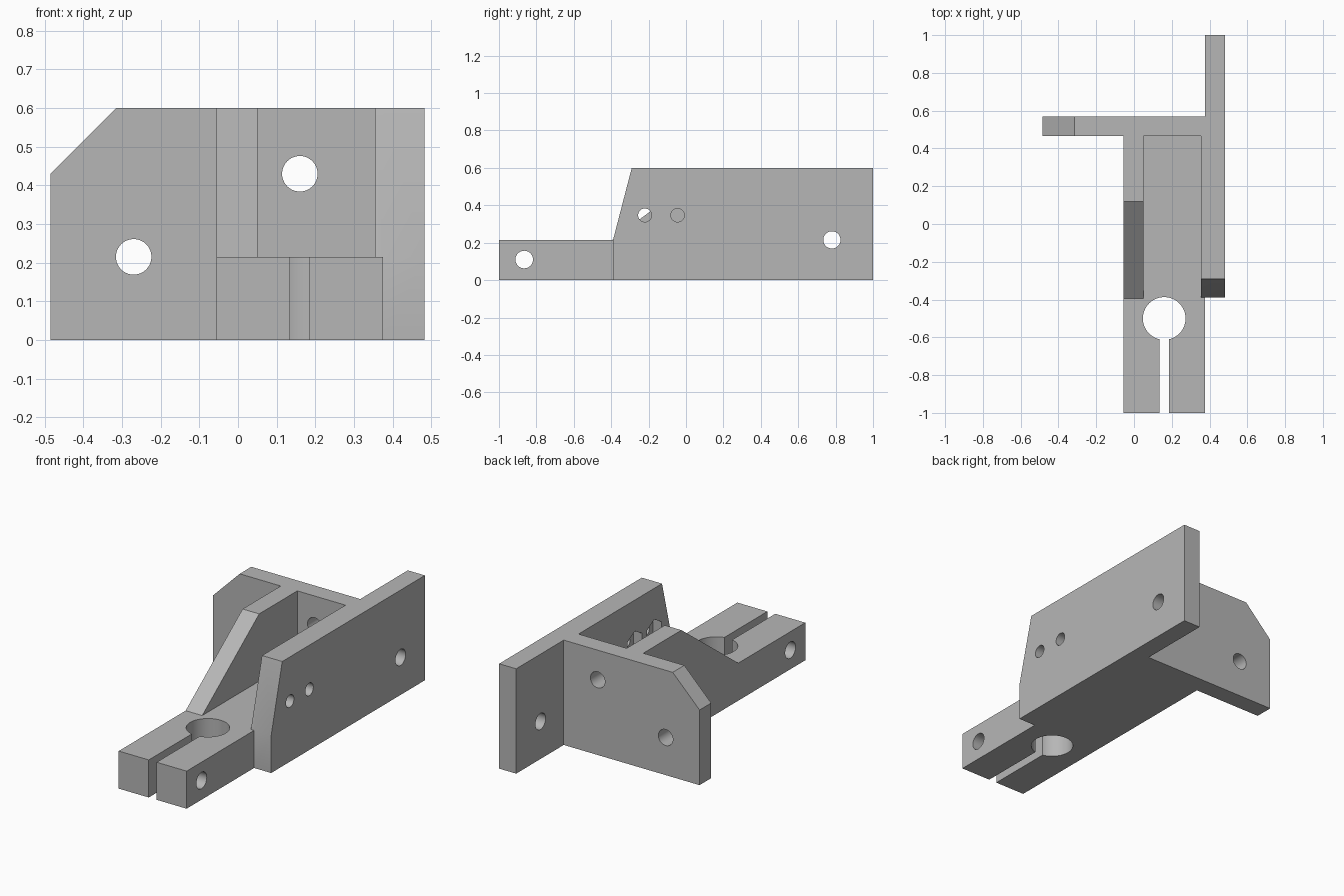
import bpy, bmesh, math
from mathutils import Vector

cube = bpy.data.objects.get("Cube")
if cube:
    bpy.data.objects.remove(cube)

grey = bpy.data.materials.new("plain grey")
grey.use_nodes = True
GREY = (0.47, 0.47, 0.47, 1)
grey.diffuse_color = GREY
grey.node_tree.nodes["Principled BSDF"].inputs["Base Color"].default_value = GREY


def place(axis, u, v, d):
    """Map profile coordinates u, v and depth d into space."""
    return {"x": (d, u, v), "y": (u, d, v), "z": (u, v, d)}[axis]


def prism(name, axis, profile, start, end):
    """Extrude a flat profile along one axis."""
    bm = bmesh.new()
    face = bm.faces.new([bm.verts.new(place(axis, u, v, start)) for u, v in profile])
    ext = bmesh.ops.extrude_face_region(bm, geom=[face], use_keep_orig=True)
    verts = [g for g in ext["geom"] if isinstance(g, bmesh.types.BMVert)]
    bmesh.ops.translate(bm, verts=verts, vec=Vector(place(axis, 0, 0, end - start)))
    bmesh.ops.recalc_face_normals(bm, faces=bm.faces)
    mesh = bpy.data.meshes.new(name)
    bm.to_mesh(mesh)
    bm.free()
    mesh.materials.append(grey)
    obj = bpy.data.objects.new(name, mesh)
    bpy.context.collection.objects.link(obj)
    return obj


def rect(u0, u1, v0, v1):
    return [(u0, v0), (u1, v0), (u1, v1), (u0, v1)]


def ring(u, v, r, sides=40):
    """Regular polygon with one corner pointing up."""
    return [(u + r * math.sin(math.tau * i / sides),
             v + r * math.cos(math.tau * i / sides)) for i in range(sides)]


def combine(target, tool, operation):
    """Apply a boolean and discard the tool object."""
    mod = target.modifiers.new(operation, "BOOLEAN")
    mod.operation, mod.solver, mod.object = operation, "EXACT", tool
    bpy.context.view_layer.objects.active = target
    bpy.ops.object.modifier_apply(modifier=mod.name)
    bpy.data.objects.remove(tool)


TOP, DECK = 0.6, 0.215
LEFT, RIGHT, SIDE = -0.055, 0.375, 0.483
BACK0, BACK1 = 0.465, 0.57

# Base bar, which carries the split clamp at the front
bracket = prism("bracket", "z", rect(LEFT, RIGHT, -1, BACK1), 0, DECK)

# Long side plate with a raked front edge, and its thicker inner section
plate = [(-0.39, 0), (1, 0), (1, TOP), (-0.29, TOP), (-0.39, DECK)]
pad = [(-0.39, DECK), (BACK1, DECK), (BACK1, TOP), (-0.29, TOP)]
# Sloping gusset and cross wall with one clipped corner
gusset = [(-0.395, DECK), (BACK1, DECK), (BACK1, TOP), (0.12, TOP)]
wall = [(-0.485, 0), (RIGHT, 0), (RIGHT, TOP), (-0.315, TOP), (-0.485, 0.43)]

for part in (prism("side_plate", "x", plate, RIGHT, SIDE),
             prism("inner_pad", "x", pad, 0.355, RIGHT),
             prism("gusset", "x", gusset, LEFT, 0.05),
             prism("cross_wall", "y", wall, BACK0, BACK1)):
    combine(bracket, part, "UNION")

# Clamp bore and slot
combine(bracket, prism("bore", "z", ring(0.16, -0.5, 0.113, 64), -0.1, 0.3), "DIFFERENCE")
combine(bracket, prism("slot", "z", rect(0.135, 0.185, -1.1, -0.5), -0.1, 0.3), "DIFFERENCE")

# Bolt holes through the clamp and the side plate
combine(bracket, prism("clamp_hole", "x", ring(-0.865, 0.11, 0.047), -0.2, 0.5), "DIFFERENCE")
combine(bracket, prism("plate_hole", "x", ring(0.78, DECK, 0.046), 0.3, 0.6), "DIFFERENCE")

# Bolt holes through the cross wall
for x, z in ((0.16, 0.43), (-0.27, DECK)):
    combine(bracket, prism("wall_hole", "y", ring(x, z, 0.046), 0.4, 0.65), "DIFFERENCE")

# Small screw holes with hexagonal nut pockets on the inner face
for y in (-0.22, -0.045):
    combine(bracket, prism("screw_hole", "x", ring(y, 0.347, 0.036), 0.3, 0.6), "DIFFERENCE")
    combine(bracket, prism("nut_pocket", "x", ring(y, 0.347, 0.075, 6), 0.3, 0.41), "DIFFERENCE")

# Smooth bores, crisp edges
bpy.ops.object.select_all(action="DESELECT")
bracket.select_set(True)
bpy.context.view_layer.objects.active = bracket
bpy.ops.object.shade_smooth_by_angle(angle=math.radians(30))
